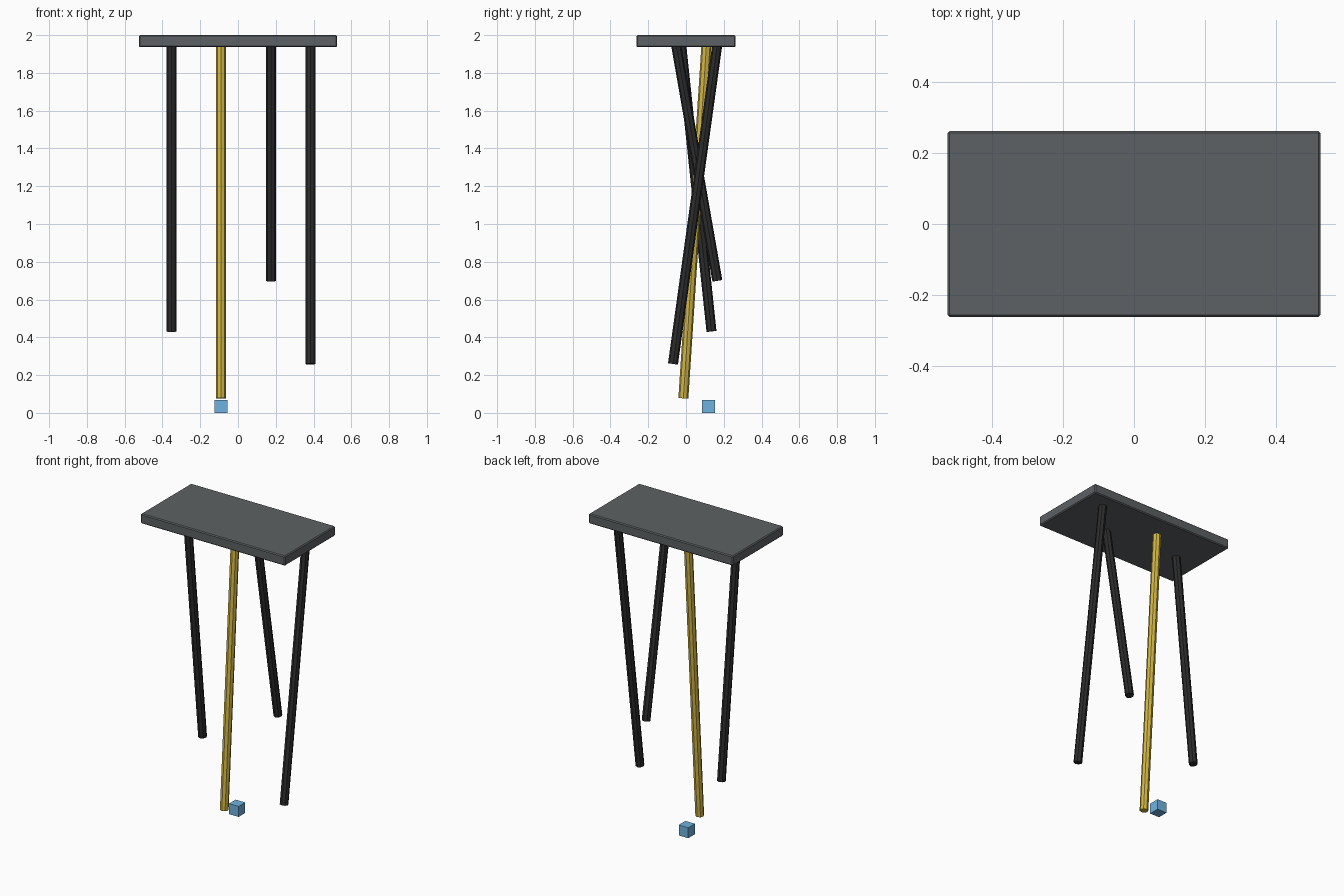
import bpy
from mathutils import Vector

if "Cube" in bpy.data.objects:
    bpy.data.objects.remove(bpy.data.objects["Cube"])


def material(name, rgb):
    m = bpy.data.materials.new(name)
    m.diffuse_color = (*rgb, 1)
    m.use_nodes = True
    m.node_tree.nodes["Principled BSDF"].inputs["Base Color"].default_value = m.diffuse_color
    return m


GREY = material("slate_grey", (0.11, 0.12, 0.125))
BLACK = material("near_black", (0.025, 0.025, 0.025))
GOLD = material("gold", (0.65, 0.47, 0.06))
BLUE = material("sky_blue", (0.16, 0.45, 0.75))


def box(name, centre, size, mat, bevel=0):
    bpy.ops.mesh.primitive_cube_add(size=1, location=centre)
    ob = bpy.context.object
    ob.name = name
    ob.scale = size
    bpy.ops.object.transform_apply(location=False, rotation=False, scale=True)
    ob.data.materials.append(mat)
    if bevel:
        mod = ob.modifiers.new("edge_bevel", "BEVEL")
        mod.width = bevel
        mod.segments = 1
    return ob


def rod(name, x, top, bottom, mat, radius=0.0265):
    # Eight-sided rod leaning in the y-z plane; ends given as (y, z)
    a, b = Vector((x, *bottom)), Vector((x, *top))
    axis = b - a
    bpy.ops.mesh.primitive_cylinder_add(
        vertices=8, radius=radius, depth=axis.length, location=(a + b) / 2,
        rotation=(-axis.angle(Vector((0, 0, 1))) * (1 if axis.y > 0 else -1), 0, 0))
    ob = bpy.context.object
    ob.name = name
    ob.data.materials.append(mat)


# Top plate
box("top_plate", (0, 0, 1.968), (1.05, 0.524, 0.064), GREY, 0.006)

# Hanging rods, each cut to a different length
rod("left_rod", -0.352, (-0.025, 1.945), (0.135, 0.431), BLACK)
rod("gold_rod", -0.09, (0.108, 1.945), (-0.014, 0.077), GOLD)
rod("short_rod", 0.174, (-0.052, 1.945), (0.166, 0.699), BLACK)
rod("right_rod", 0.383, (0.165, 1.945), (-0.069, 0.259), BLACK)

# Small cube on the ground
box("small_cube", (-0.09, 0.12, 0.0345), (0.069, 0.069, 0.069), BLUE)
